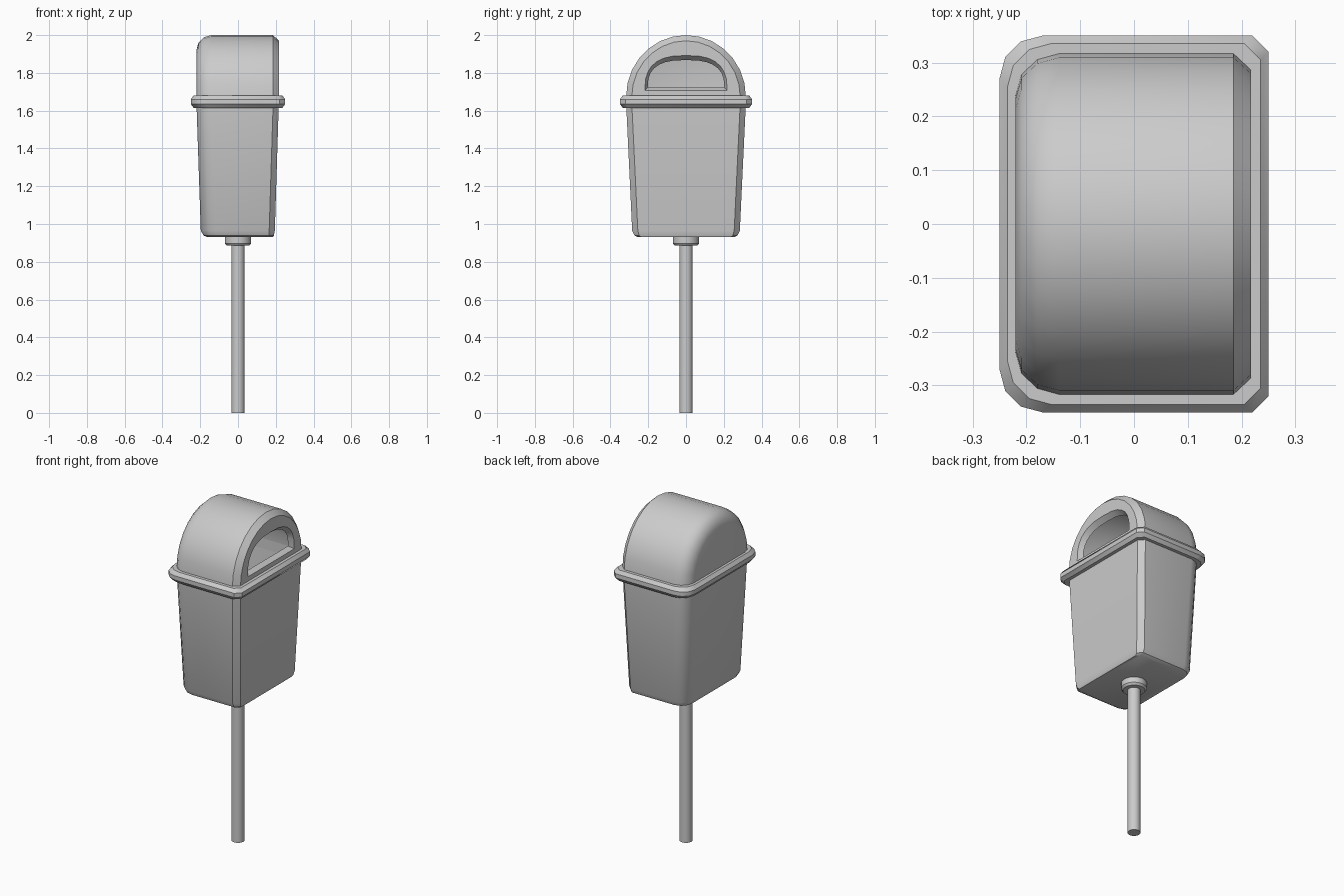
import bpy, bmesh
from math import sin, cos, pi

if "Cube" in bpy.data.objects:
    bpy.data.objects.remove(bpy.data.objects["Cube"])


def loft(name, rings, caps=True, cyclic=False, drop=None, angle=35):
    """Skin a list of equal-length closed rings into one object."""
    bm = bmesh.new()
    vs = [[bm.verts.new(p) for p in ring] for ring in rings]
    n = len(vs[0])
    pairs = list(zip(vs, vs[1:])) + ([(vs[-1], vs[0])] if cyclic else [])
    for a, b in pairs:
        for i in range(n):
            j = (i + 1) % n
            bm.faces.new((a[i], a[j], b[j], b[i]))
    if caps and not cyclic:
        bm.faces.new(vs[0])
        bm.faces.new(vs[-1])
    bmesh.ops.recalc_face_normals(bm, faces=bm.faces)
    if drop:
        bmesh.ops.delete(bm, geom=[f for f in bm.faces if drop(f)], context='FACES')
    mesh = bpy.data.meshes.new(name)
    bm.to_mesh(mesh)
    bm.free()
    ob = bpy.data.objects.new(name, mesh)
    bpy.context.collection.objects.link(ob)
    bpy.ops.object.select_all(action='DESELECT')
    ob.select_set(True)
    bpy.context.view_layer.objects.active = ob
    bpy.ops.object.shade_smooth_by_angle(angle=angle * pi / 180)
    return ob


def circle(r, z, n=16):
    return [(r * cos(2 * pi * i / n), r * sin(2 * pi * i / n), z) for i in range(n)]


def outline(x0, x1, y, z, r=0.08, c=0.03):
    """Plan shape: rounded corners at the back (-x), chamfers at the mouth (+x)."""
    half = [(x1, y - c), (x1 - c, y)]
    for i in range(4):
        a = pi / 2 * i / 3
        half.append((x0 + r - r * sin(a), y - r + r * cos(a)))
    pts = half + [(px, -py) for px, py in reversed(half)]
    return [(px, py, z) for px, py in pts]


SEG = 14


def arch(x, inset):
    """Semicircular hood section."""
    return [(x, (0.317 - inset) * cos(pi * i / SEG),
             1.675 + (0.325 - inset) * sin(pi * i / SEG)) for i in range(SEG + 1)]


def mouth(x, w, z0, z1, p=0.75):
    """Squarish arch of the opening."""
    pts = []
    for i in range(SEG + 1):
        c, s = cos(pi * i / SEG), max(0, sin(pi * i / SEG))
        pts.append((x, w * (1 if c > 0 else -1) * abs(c) ** p, z0 + (z1 - z0) * s ** p))
    return pts


# Post and its collar
loft("post", [circle(0.035, 0), circle(0.035, 0.92)])
loft("post_collar", [circle(0.06, 0.885), circle(0.07, 0.897),
                     circle(0.07, 0.94)])

# Hollow tapered bin with a rounded base
loft("bin_body", [
    outline(-0.16, 0.185, 0.255, 0.93, r=0.05, c=0.02),
    outline(-0.182, 0.19, 0.273, 0.939, r=0.068, c=0.025),
    outline(-0.197, 0.195, 0.285, 0.965),
    outline(-0.22, 0.216, 0.317, 1.64),
    outline(-0.195, 0.193, 0.292, 1.64, r=0.06),
    outline(-0.172, 0.172, 0.26, 0.965, r=0.06)])

# Bevelled rim band
loft("rim", [
    outline(-0.235, 0.235, 0.335, 1.615),
    outline(-0.25, 0.25, 0.35, 1.635),
    outline(-0.25, 0.25, 0.35, 1.66),
    outline(-0.235, 0.235, 0.335, 1.68),
    outline(-0.19, 0.188, 0.287, 1.68, r=0.06),
    outline(-0.19, 0.188, 0.287, 1.615, r=0.06)], cyclic=True)

# Hood: outer shell, chamfered face, funnel opening, inner shell; open underneath
loft("hood", [
    arch(-0.22, 0.078), arch(-0.209, 0.039), arch(-0.18, 0.011), arch(-0.14, 0),
    arch(0.185, 0), arch(0.217, 0.03),
    mouth(0.217, 0.218, 1.707, 1.892), mouth(0.187, 0.203, 1.722, 1.868),
    arch(0.187, 0.03), arch(-0.13, 0.03), arch(-0.165, 0.041),
    arch(-0.185, 0.06), arch(-0.195, 0.09)],
    drop=lambda f: all(v.co.z < 1.69 for v in f.verts))
